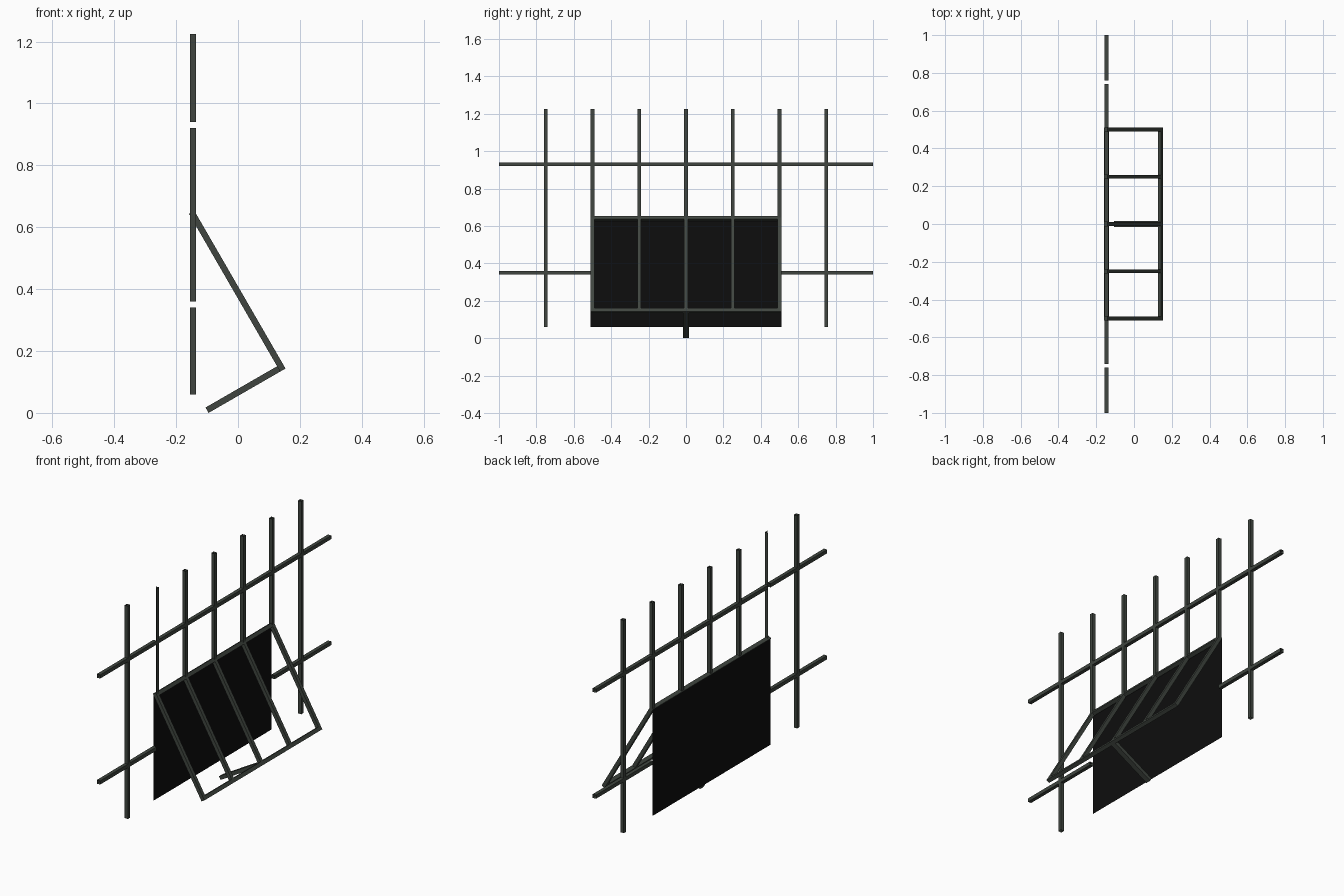
import bpy
import bmesh
from mathutils import Vector

cube = bpy.data.objects.get("Cube")
if cube:
    bpy.data.objects.remove(cube, do_unlink=True)


def material(name, colour):
    m = bpy.data.materials.new(name)
    m.use_nodes = True
    m.diffuse_color = colour
    m.node_tree.nodes["Principled BSDF"].inputs["Base Color"].default_value = colour
    return m


metal = material("dark grey green metal", (0.05, 0.06, 0.05, 1))
black = material("black sheet", (0.004, 0.004, 0.004, 1))

H = 0.01          # half thickness of every bar
WALL_X = -0.145   # plane of the lattice
BASE, TOP = 0.06, 1.225
SHEET_TOP = 0.645
UPPER, LOWER = 0.93, 0.35
HALF_SHEET = 0.51


def finish(bm, name, mat):
    mesh = bpy.data.meshes.new(name)
    bm.to_mesh(mesh)
    bm.free()
    mesh.materials.append(mat)
    obj = bpy.data.objects.new(name, mesh)
    bpy.context.collection.objects.link(obj)
    return obj


def quad(bm, centre, u, v, normal):
    """One flat face spanning centre +-u +-v, turned towards normal."""
    if u.cross(v).dot(normal) < 0:
        u, v = v, u
    corners = (-u - v, u - v, u + v, v - u)
    bm.faces.new([bm.verts.new(centre + c) for c in corners])


def tube(bm, start, end, sides):
    """Open square tube made of the listed outward sides."""
    start, end = Vector(start), Vector(end)
    half = (end - start) / 2
    for n in map(Vector, sides):
        quad(bm, (start + end) / 2 + n * H, half,
             half.normalized().cross(n) * H, n)


def spans(start, end, cuts):
    """Stretches between start and end, skipping each crossing."""
    for c in cuts:
        if start < c < end:
            yield start, c - H
            start = c + H
    yield start, end


X, Y, Z = Vector((1, 0, 0)), Vector((0, 1, 0)), Vector((0, 0, 1))
posts = [i * 0.25 for i in range(-3, 4)]

# Upright posts: side walls stop where the rails pass through
for y in posts:
    bm = bmesh.new()
    outer = abs(y) > 0.6
    bottom = BASE if outer else SHEET_TOP
    half_open = y == -0.5
    tube(bm, (WALL_X, y, bottom), (WALL_X, y, TOP), [X] if half_open else [X, -X])
    for a, b in spans(bottom, TOP, (LOWER, UPPER)):
        tube(bm, (WALL_X, y, a), (WALL_X, y, b), [Y] if half_open else [Y, -Y])
    finish(bm, "upright_post", metal)

# Horizontal rails: the lower one is interrupted by the sheet
rails = [("upper_rail", UPPER, -1, 1),
         ("lower_rail_right", LOWER, -1, -HALF_SHEET),
         ("lower_rail_left", LOWER, HALF_SHEET, 1)]
for name, z, y0, y1 in rails:
    bm = bmesh.new()
    for a, b in spans(y0, y1, posts):
        tube(bm, (WALL_X, a, z), (WALL_X, b, z), [X, -X, Z, -Z])
    finish(bm, name, metal)

# Thin backing sheet on the rear of the lattice
bm = bmesh.new()
centre = Vector((WALL_X - H, 0, (BASE + SHEET_TOP) / 2))
for n in (X, -X):
    quad(bm, centre + n * 0.001, Y * HALF_SHEET, Z * (SHEET_TOP - BASE) / 2, n)
finish(bm, "backing_sheet", black)


def bar(name, start, end, half_y=H):
    """Solid square bar between two points."""
    start, end = Vector(start), Vector(end)
    along = (end - start).normalized()
    side = Y if abs(along.y) < 0.5 else Vector((0.866, 0, 0.5))
    up = along.cross(side)
    bm = bmesh.new()
    bmesh.ops.create_cube(bm, size=2)
    for v in bm.verts:
        t = (v.co.x + 1) / 2
        v.co = start.lerp(end, t) + side * v.co.y * half_y + up * v.co.z * H
    bmesh.ops.recalc_face_normals(bm, faces=bm.faces)
    return finish(bm, name, metal)


# Tilted open frame hinged on the lattice
hinge, foot, tip = (WALL_X, 0.64), (0.14, 0.147), (-0.1, 0.0087)
for name, (x, z) in (("frame_top_bar", hinge), ("frame_bottom_bar", foot)):
    bar(name, (x, -HALF_SHEET, z), (x, HALF_SHEET, z))
for y in posts[1:-1]:
    bar("frame_strut", (hinge[0], y, hinge[1]), (foot[0], y, foot[1]))

# Single prop folding back under the frame
bar("frame_prop", (foot[0], 0, foot[1]), (tip[0], 0, tip[1]), 0.015)
